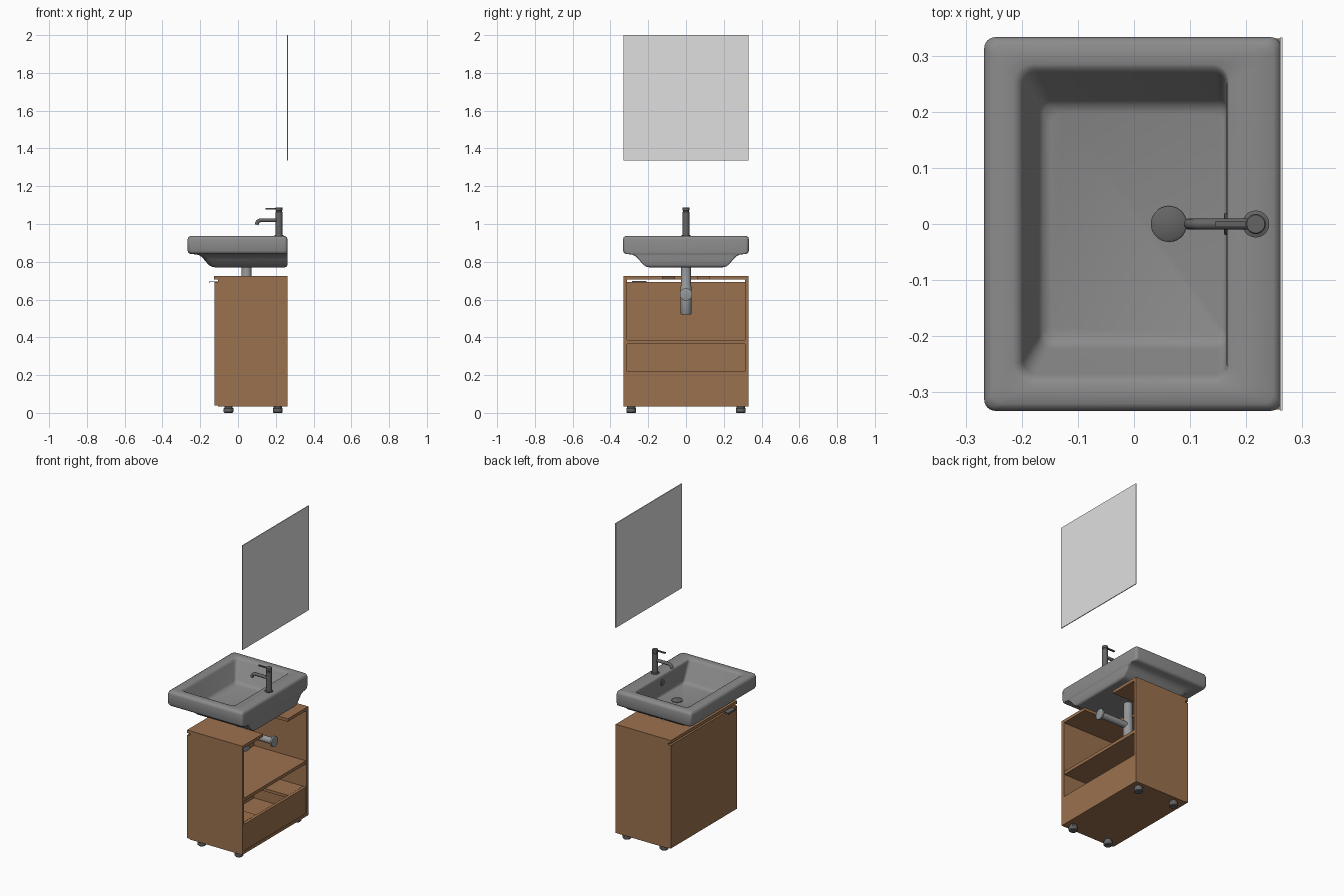
import bpy, bmesh, math
from mathutils import Vector

if "Cube" in bpy.data.objects:
    bpy.data.objects.remove(bpy.data.objects["Cube"], do_unlink=True)


def material(name, rgb):
    m = bpy.data.materials.new(name)
    m.use_nodes = True
    m.diffuse_color = (*rgb, 1)
    m.node_tree.nodes["Principled BSDF"].inputs["Base Color"].default_value = (*rgb, 1)
    return m


WOOD = material("brown wood", (0.33, 0.165, 0.077))
CERAMIC = material("grey ceramic", (0.26, 0.26, 0.26))
METAL = material("dark metal", (0.13, 0.13, 0.13))
PIPE = material("pale pipe grey", (0.3, 0.31, 0.32))
MIRROR = material("mirror glass", (0.74, 0.74, 0.74))
RUBBER = material("foot grey", (0.13, 0.13, 0.13))


def finish(name, bm, mat, smooth=0):
    bmesh.ops.recalc_face_normals(bm, faces=bm.faces[:])
    mesh = bpy.data.meshes.new(name)
    bm.to_mesh(mesh)
    bm.free()
    mesh.materials.append(mat)
    ob = bpy.data.objects.new(name, mesh)
    bpy.context.scene.collection.objects.link(ob)
    if smooth:
        bpy.ops.object.select_all(action='DESELECT')
        bpy.context.view_layer.objects.active = ob
        ob.select_set(True)
        bpy.ops.object.shade_smooth_by_angle(angle=math.radians(smooth))
    return ob


def box(name, x, y, z, mat):
    bm = bmesh.new()
    bmesh.ops.create_cube(bm, size=1)
    for v in bm.verts:
        v.co = [(a + b) / 2 + c * (b - a) for (a, b), c in zip((x, y, z), v.co)]
    return finish(name, bm, mat)


def plate(name, outline, z0, z1, mat):
    """Flat outline extruded upward."""
    bm = bmesh.new()
    face = bm.faces.new([bm.verts.new((x, y, z0)) for x, y in outline])
    top = bmesh.ops.extrude_face_region(bm, geom=[face])["geom"]
    for v in top:
        if isinstance(v, bmesh.types.BMVert):
            v.co.z = z1
    return finish(name, bm, mat)


def loft(name, rings, mat, smooth=40):
    """Skin closed rings and cap both ends."""
    bm = bmesh.new()
    loops = [[bm.verts.new(p) for p in ring] for ring in rings]
    for a, b in zip(loops, loops[1:]):
        for i in range(len(a)):
            j = (i + 1) % len(a)
            bm.faces.new((a[i], a[j], b[j], b[i]))
    bm.faces.new(loops[0][::-1])
    bm.faces.new(loops[-1])
    return finish(name, bm, mat, smooth)


def turned(name, origin, axis, profile, mat, sides=28):
    """Round part from (radius, distance along axis) pairs."""
    q = Vector((0, 0, 1)).rotation_difference(Vector(axis))
    turns = [2 * math.pi * i / sides for i in range(sides)]
    rings = [[Vector(origin) + q @ Vector((r * math.cos(t), r * math.sin(t), d))
              for t in turns] for r, d in profile]
    return loft(name, rings, mat)


def tube(name, points, radius, mat):
    curve = bpy.data.curves.new(name, 'CURVE')
    curve.dimensions = '3D'
    curve.bevel_depth = radius
    curve.bevel_resolution = 4
    curve.use_fill_caps = True
    spline = curve.splines.new('POLY')
    spline.points.add(len(points) - 1)
    for p, co in zip(spline.points, points):
        p.co = (*co, 1)
    spline.use_smooth = True
    ob = bpy.data.objects.new(name, curve)
    curve.materials.append(mat)
    bpy.context.scene.collection.objects.link(ob)


def rounded(x0, x1, y, z, r, r_back=None, steps=6):
    """Rounded rectangle; r_back is the corner radius on the +x side."""
    rb = r if r_back is None else r_back
    ring = []
    for k, (sx, sy, cr) in enumerate(((1, 1, rb), (-1, 1, r), (-1, -1, r), (1, -1, rb))):
        cx = x1 - cr if sx > 0 else x0 + cr
        for i in range(steps + 1):
            t = math.pi / 2 * (k + i / steps)
            ring.append((cx + cr * math.cos(t), sy * (y - cr) + cr * math.sin(t), z))
    return ring


# Cabinet carcass, open toward the wall (+x)
BACK, W, T = 0.262, 0.331, 0.019
for side, s in (("right", -1), ("left", 1)):
    box(side + "_side_panel", (-0.105, BACK), sorted((s * W, s * (W - T))), (0.035, 0.706), WOOD)
inner = (T - W, W - T)
box("bottom_panel", (-0.105, BACK), inner, (0.035, 0.054), WOOD)
box("shelf", (-0.105, BACK - 0.004), inner, (0.366, 0.386), WOOD)
box("low_back_board", (BACK - 0.022, BACK - 0.003), inner, (0.054, 0.22), WOOD)
box("door", (-0.125, -0.107), (-W, W), (0.039, 0.694), WOOD)


def notched(x0, x1, y, wide, narrow, deep):
    half = [(x0, y), (x1, y), (x1, wide), (deep + 0.06, wide), (deep, narrow)]
    return half + [(px, -py) for px, py in reversed(half)]


# Top and lower ledge are cut away around the plumbing
plate("top_panel", notched(-0.126, BACK, W, 0.125, 0.06, 0), 0.706, 0.725, WOOD)
plate("lower_ledge", notched(-0.105, BACK - 0.023, W - T, 0.16, 0.16, -0.08), 0.202, 0.22, WOOD)

# Door pull
box("door_pull_plate", (-0.15, -0.105), (-0.285, -0.21), (0.695, 0.699), METAL)
box("door_pull_lip", (-0.15, -0.147), (-0.285, -0.21), (0.688, 0.699), METAL)

# Feet
for fx in (-0.05, 0.21):
    for fy in (-0.29, 0.29):
        turned("foot", (fx, fy, 0), (0, 0, 1),
               [(0.021, 0), (0.026, 0.005), (0.026, 0.024), (0.022, 0.027), (0.022, 0.036)],
               RUBBER, 20)

# Basin: underside, rim, then down into the bowl
rings = [
    rounded(-0.125, 0.25, 0.195, 0.771, 0.03, 0.01),
    rounded(-0.14, 0.258, 0.21, 0.774, 0.03, 0.01),
    rounded(-0.155, 0.262, 0.225, 0.783, 0.03, 0.01),
    rounded(-0.18, 0.262, 0.25, 0.812, 0.03, 0.01),
    rounded(-0.195, 0.262, 0.265, 0.828, 0.03, 0.01),
    rounded(-0.212, 0.262, 0.282, 0.837, 0.03, 0.01),
    rounded(-0.235, 0.262, 0.302, 0.84, 0.03, 0.012),
    rounded(-0.25, 0.262, 0.318, 0.841, 0.025, 0.015),
    rounded(-0.262, 0.262, 0.329, 0.847, 0.022, 0.018),
    rounded(-0.267, 0.262, 0.333, 0.858, 0.02, 0.018),
    rounded(-0.267, 0.262, 0.333, 0.918, 0.02, 0.018),
    rounded(-0.263, 0.259, 0.33, 0.93, 0.02, 0.018),
    rounded(-0.252, 0.248, 0.32, 0.937, 0.02, 0.018),
    rounded(-0.215, 0.17, 0.285, 0.937, 0.035, 0.03),
    rounded(-0.205, 0.166, 0.277, 0.933, 0.03, 0.025),
    rounded(-0.198, 0.165, 0.268, 0.922, 0.025, 0.02),
    rounded(-0.17, 0.165, 0.222, 0.82, 0.02, 0.015),
    rounded(-0.162, 0.164, 0.212, 0.808, 0.02, 0.015),
    rounded(-0.148, 0.158, 0.198, 0.803, 0.02, 0.015),
]
loft("basin", rings, CERAMIC, 50)
turned("drain_cover", (0.062, 0, 0.802), (0, 0, 1), [(0.032, 0), (0.032, 0.005), (0.028, 0.008)], METAL)
turned("overflow_ring", (0.166, 0, 0.89), (-1, 0, 0), [(0.02, 0), (0.02, 0.004), (0.015, 0.006)], METAL)

# Tap
TX = 0.217
turned("tap_body", (TX, 0, 0.936), (0, 0, 1),
       [(0.024, 0), (0.024, 0.005), (0.018, 0.007), (0.018, 0.128), (0.016, 0.13),
        (0.016, 0.134), (0.018, 0.136), (0.018, 0.15), (0.016, 0.152)], METAL)
arc = [math.radians(a) for a in range(0, 71, 14)]
tube("tap_spout", [(TX, 0, 1.02)] + [(0.122 - 0.022 * math.sin(a), 0, 0.998 + 0.022 * math.cos(a))
                                     for a in arc] + [(0.098, 0, 0.996)], 0.01, METAL)
box("tap_lever", (0.145, TX), (-0.005, 0.005), (1.078, 1.085), METAL)

# Waste trap and wall pipe
turned("waste_trap", (0.045, 0, 0.52), (0, 0, 1),
       [(0.026, 0), (0.029, 0.004), (0.029, 0.15), (0.026, 0.154), (0.026, 0.255)], PIPE)
turned("wall_pipe", (0.045, 0, 0.627), (1, 0, 0),
       [(0.02, 0), (0.02, 0.195), (0.033, 0.203), (0.033, 0.213), (0.02, 0.216)], PIPE)

# Wall mirror
box("mirror", (0.26, 0.265), (-0.332, 0.332), (1.337, 2.0), MIRROR)
